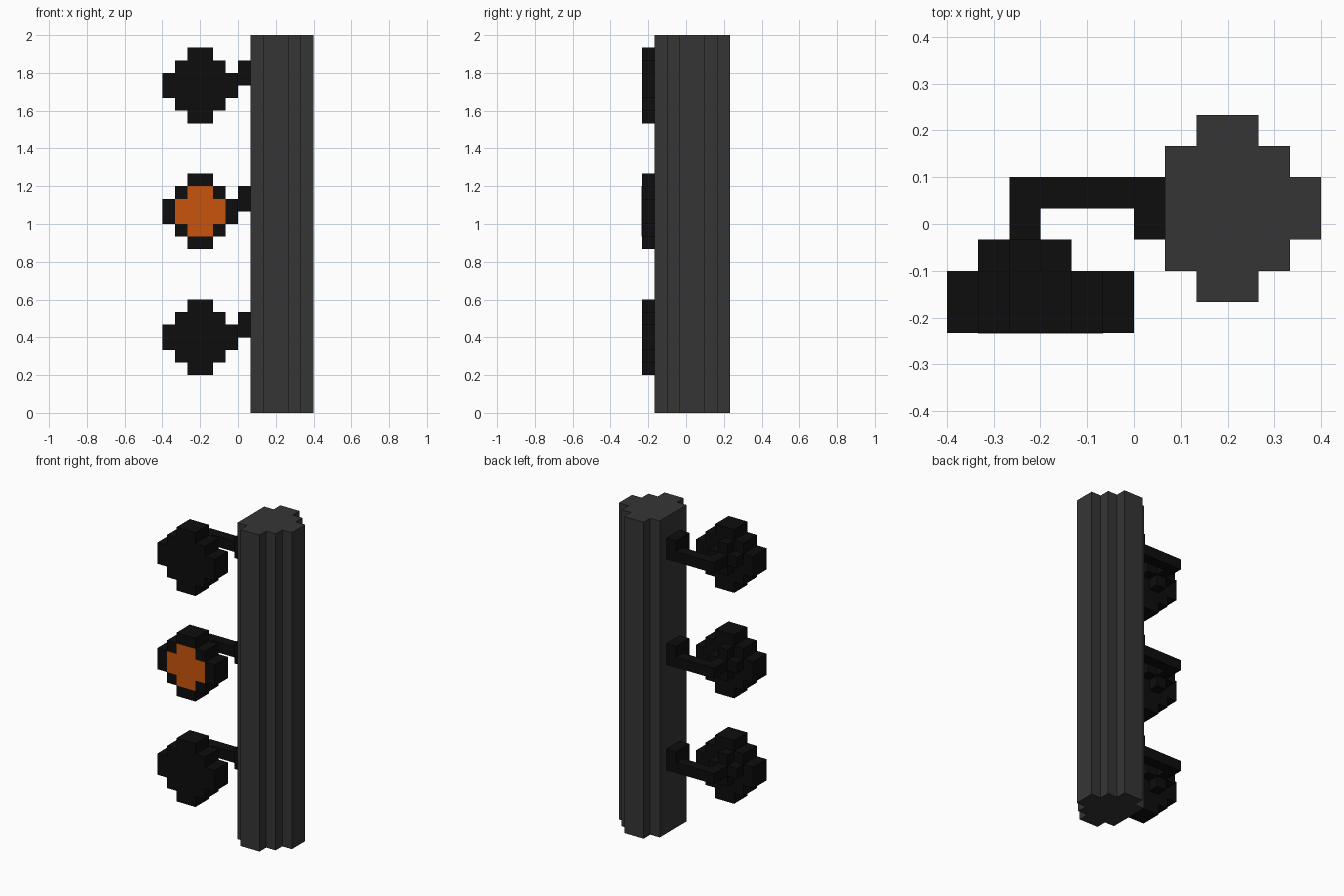
import bpy, bmesh
from mathutils import Vector

if "Cube" in bpy.data.objects:
    bpy.data.objects.remove(bpy.data.objects["Cube"])

U = 1 / 15  # size of one block; all coordinates below are in blocks


def material(name, rgb):
    m = bpy.data.materials.new(name)
    m.diffuse_color = (*rgb, 1)
    m.use_nodes = True
    m.node_tree.nodes["Principled BSDF"].inputs["Base Color"].default_value = m.diffuse_color
    return m


BLACK = material("black", (0.004, 0.004, 0.004))
GREY = material("dark grey", (0.036, 0.036, 0.036))
ORANGE = material("amber orange", (0.58, 0.09, 0.004))


def prism(name, outline, lo, hi, axis, mat):
    """Extrude a 2D outline from lo to hi along z (outline is x,y) or y (outline is x,z)."""
    def place(a, b, h):
        return Vector((a, b, h) if axis == 'z' else (a, h, b)) * U
    bm = bmesh.new()
    face = bm.faces.new([bm.verts.new(place(a, b, lo)) for a, b in outline])
    ext = bmesh.ops.extrude_face_region(bm, geom=[face])
    verts = [g for g in ext['geom'] if isinstance(g, bmesh.types.BMVert)]
    bmesh.ops.translate(bm, verts=verts, vec=place(0, 0, hi - lo))
    bmesh.ops.recalc_face_normals(bm, faces=bm.faces)
    mesh = bpy.data.meshes.new(name)
    bm.to_mesh(mesh)
    bm.free()
    mesh.materials.append(mat)
    ob = bpy.data.objects.new(name, mesh)
    bpy.context.collection.objects.link(ob)
    return ob


def stepped(cx, cz, steps):
    """Blocky round outline from one quadrant's points, mirrored into four."""
    rev = steps[::-1]
    pts = steps + [(-a, b) for a, b in rev] + [(-a, -b) for a, b in steps] + [(a, -b) for a, b in rev]
    return [(cx + a, cz + b) for a, b in pts]


# pole with a flat side facing the lamps
pole = [(2, -2.5), (4, -2.5), (4, -1.5), (5, -1.5), (5, -.5), (6, -.5), (6, 1.5), (5, 1.5),
        (5, 2.5), (4, 2.5), (4, 3.5), (2, 3.5), (2, 2.5), (1, 2.5), (1, -1.5), (2, -1.5)]
prism("pole", pole, 0, 30, 'z', GREY)

DISC = [(3, 1), (2, 1), (2, 2), (1, 2), (1, 3)]
CROSS = [(1.5, .5), (.5, .5), (.5, 1.5)]
LENS = [(2, 1), (1, 1), (1, 2)]
ARM = [(-4, -.5), (-3, -.5), (-3, .5), (0, .5), (0, 1.5), (-4, 1.5)]
BRACKET = [(0, -.5), (1, -.5), (1, 1.5), (0, 1.5)]

# three lamps, the middle one lit
for label, z in (("lower", 6), ("middle", 16), ("upper", 26)):
    prism(label + "_lamp_disc", stepped(-3, z, DISC), -3.5, -1.5, 'y', BLACK)
    prism(label + "_lamp_back", stepped(-3.5, z + .5, CROSS), -1.5, -.5, 'y', BLACK)
    prism(label + "_arm", ARM, z, z + 1, 'z', BLACK)
    prism(label + "_bracket", BRACKET, z, z + 2, 'z', BLACK)
    if label == "middle":
        prism("lit_lens", stepped(-3, z, LENS), -3.52, -3.47, 'y', ORANGE)
